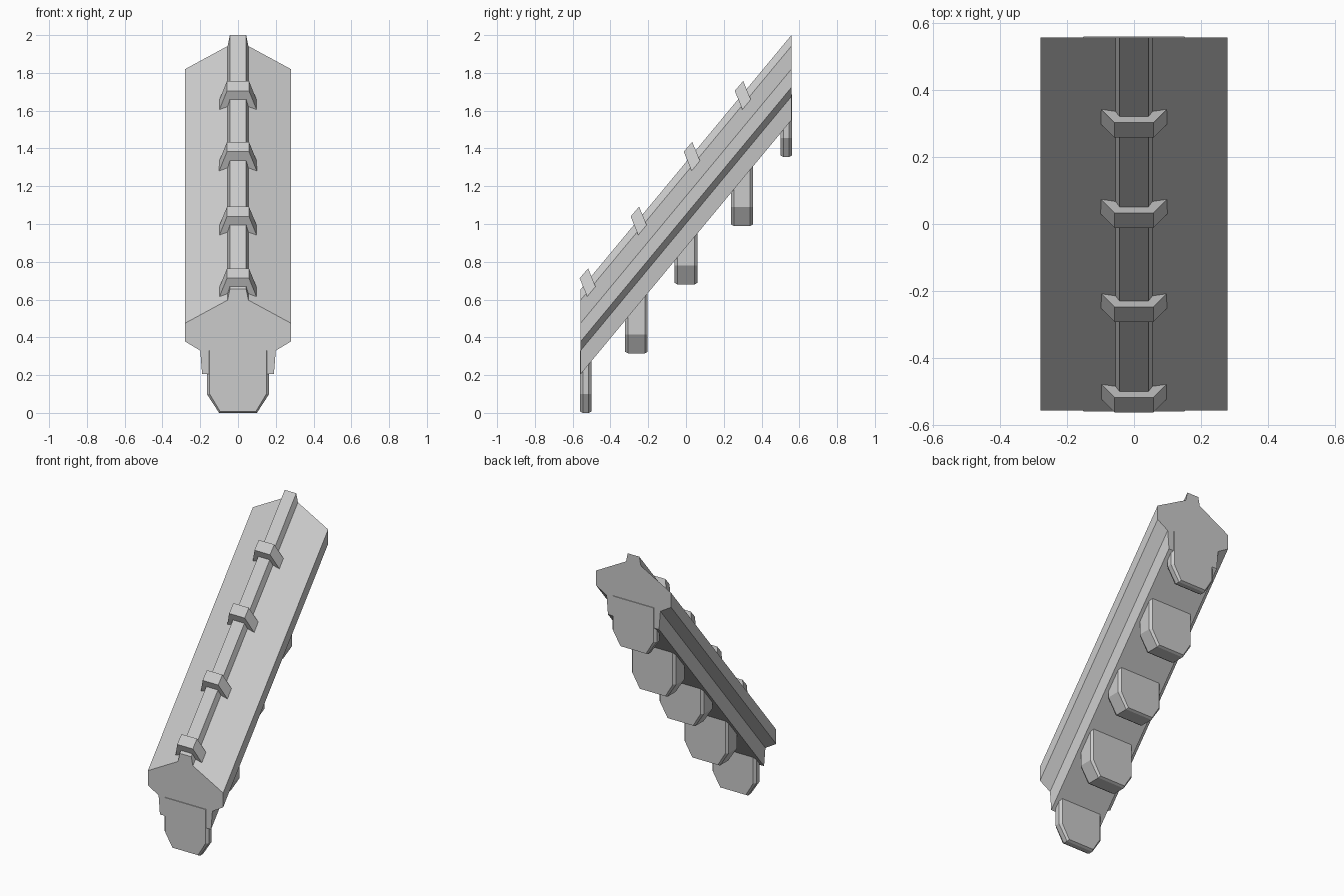
import bpy

if "Cube" in bpy.data.objects:
    bpy.data.objects.remove(bpy.data.objects["Cube"])

SLOPE = 1.345 / 1.116   # rise of the beam per unit of y
HALF = 0.558


def loft(name, rings):
    """Closed solid through matching rings of points."""
    n = len(rings[0])
    verts = [p for r in rings for p in r]
    faces = [tuple(range(n))[::-1], tuple(range(len(verts) - n, len(verts)))]
    for k in range(len(rings) - 1):
        a, b = k * n, (k + 1) * n
        for i in range(n):
            j = (i + 1) % n
            faces.append((a + i, a + j, b + j, b + i))
    mesh = bpy.data.meshes.new(name)
    mesh.from_pydata(verts, [], faces)
    mesh.update()
    obj = bpy.data.objects.new(name, mesh)
    bpy.context.collection.objects.link(obj)
    return obj


def mirrored(half):
    """Right half outline (bottom to top) completed to a symmetric loop."""
    return half + [(-x, z) for x, z in reversed(half)]


# Sloping beam with gabled top and raised ridge, cut vertically at both ends
beam = mirrored([(0.19, 0.205), (0.2, 0.33), (0.28, 0.378), (0.28, 0.475),
                 (0.055, 0.597), (0.043, 0.655)])
loft("sloped_beam", [[(x, y, z + SLOPE * (y + HALF)) for x, z in beam]
                     for y in (-HALF, HALF)])

# Bevelled octagonal-bottomed blocks under the beam
feet = [(-0.561, -0.5, 0.0), (-0.322, -0.203, 0.315), (-0.06, 0.06, 0.68),
        (0.238, 0.355, 0.99), (0.5, 0.561, 1.355)]
for i, (y0, y1, base) in enumerate(feet):
    b = 0.015
    full = mirrored([(0.1, base), (0.165, base + 0.1), (0.165, base + 0.335)])
    face = mirrored([(0.095, base + 0.008), (0.15, base + 0.1), (0.15, base + 0.33)])
    rings = [[(x, y, z) for x, z in shape] for y, shape in
             ((y0, face), (y0 + b, full), (y1 - b, full), (y1, face))]
    loft(f"under_block_{i + 1}", rings)

# Clamps straddling the ridge, perpendicular to the slope
clamps = [(-0.518, 0.765), (-0.248, 1.092), (0.033, 1.435), (0.303, 1.757)]
for i, (y, z) in enumerate(clamps):
    rings = []
    for dy, dz in ((-0.045, -0.052), (0, 0)):
        rings.append([(-0.1, y + dy + 0.042, z + dz - 0.103),
                      (0.1, y + dy + 0.042, z + dz - 0.103),
                      (0.058, y + dy, z + dz), (-0.058, y + dy, z + dz)])
    loft(f"ridge_clamp_{i + 1}", rings)
